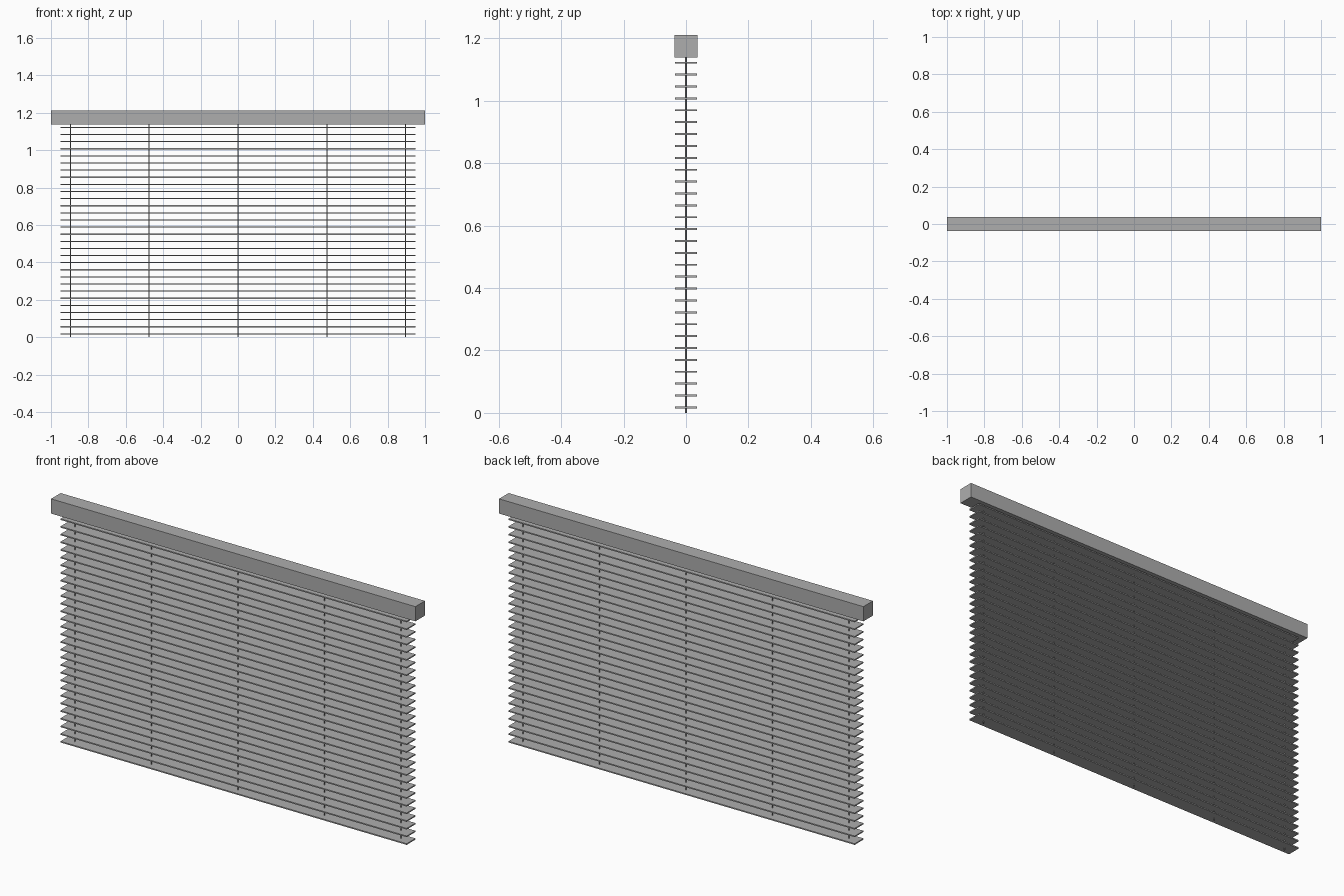
import bpy

if "Cube" in bpy.data.objects:
    bpy.data.objects.remove(bpy.data.objects["Cube"])

# One neutral grey for the whole blind
grey = bpy.data.materials.new("neutral grey")
grey.diffuse_color = (0.42, 0.42, 0.42, 1)
grey.use_nodes = True
grey.node_tree.nodes["Principled BSDF"].inputs["Base Color"].default_value = grey.diffuse_color


def box(name, size, center):
    bpy.ops.mesh.primitive_cube_add(size=1, location=center)
    ob = bpy.context.object
    ob.name = name
    ob.scale = size
    bpy.ops.object.transform_apply(location=False, rotation=False, scale=True)
    ob.data.materials.append(grey)
    return ob


# Head rail
box("head_rail", (2.0, 0.075, 0.073), (0, 0, 1.1745))

# Thirty horizontal slats, evenly stacked
slats = box("slats", (1.9, 0.069, 0.006), (0, 0, 0.0175))
stack = slats.modifiers.new("stack", 'ARRAY')
stack.count = 30
stack.use_relative_offset = False
stack.use_constant_offset = True
stack.constant_offset_displace = (0, 0, 0.03807)

# Thin ladder cords running from the rail through the slats
for i, x in enumerate((-0.895, -0.475, 0, 0.475, 0.895)):
    bpy.ops.mesh.primitive_cylinder_add(vertices=8, radius=0.0025, depth=1.138,
                                        location=(x, 0, 0.569))
    cord = bpy.context.object
    cord.name = f"cord_{i + 1}"
    cord.data.materials.append(grey)
    bpy.ops.object.shade_smooth_by_angle()
